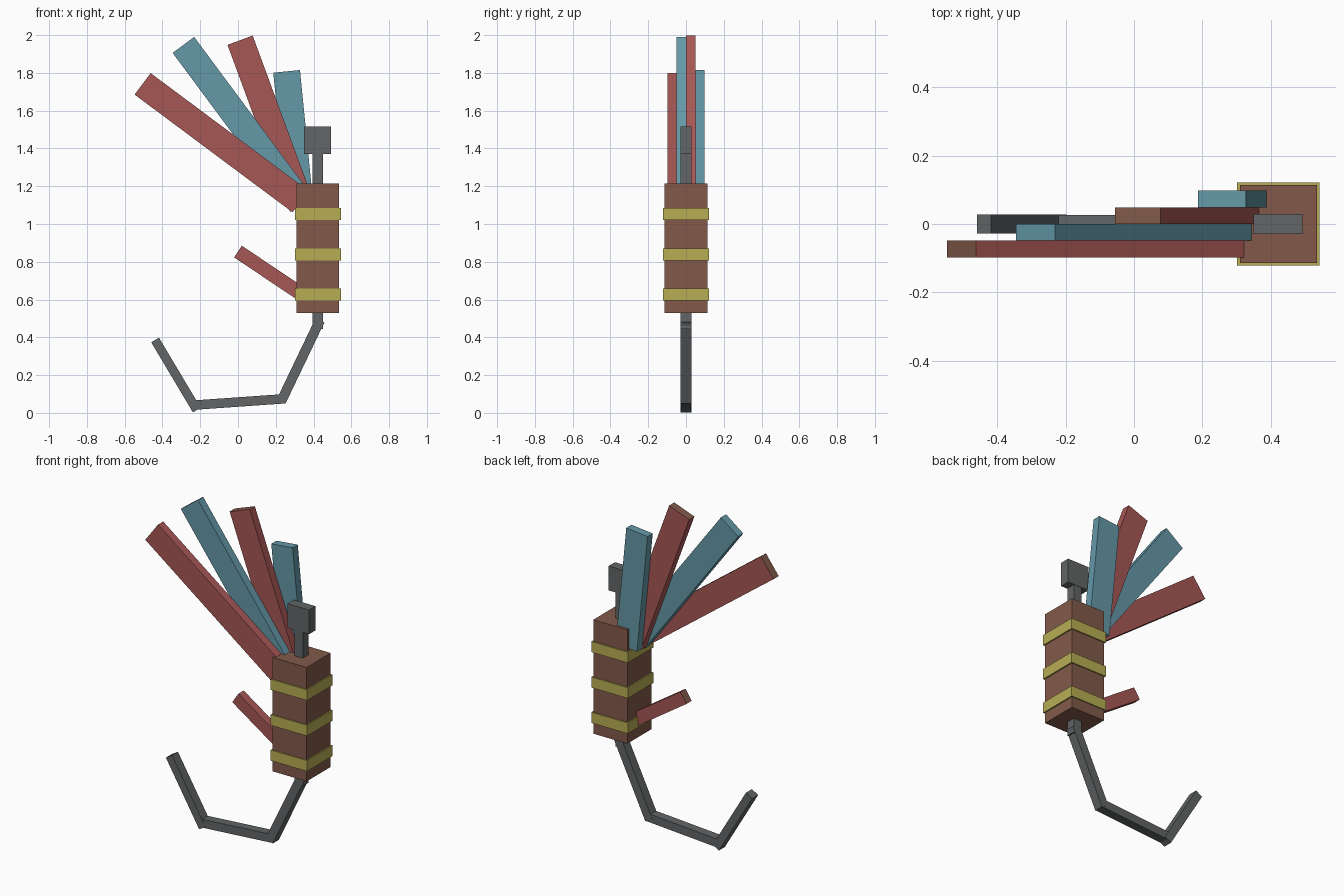
import bpy, bmesh, math
from mathutils import Vector, Matrix

cube = bpy.data.objects.get("Cube")
if cube:
    bpy.data.objects.remove(cube, do_unlink=True)


def material(name, rgb):
    """Flat material from sRGB 0-255 values, stored as linear."""
    lin = [((c / 255 + 0.055) / 1.055) ** 2.4 for c in rgb] + [1.0]
    m = bpy.data.materials.new(name)
    m.use_nodes = True
    m.diffuse_color = lin
    m.node_tree.nodes["Principled BSDF"].inputs["Base Color"].default_value = lin
    return m


RED = material("feather_red", (166, 87, 85))
BLUE = material("feather_blue", (100, 152, 167))
BROWN = material("body_brown", (130, 90, 74))
YELLOW = material("band_yellow", (184, 174, 84))
GREY = material("hook_grey", (98, 101, 102))


def box(name, lo, hi, mat, matrix=None, tip_mat=None):
    """Box from corner to corner; tip_mat colours its two local x ends."""
    lo, hi = Vector(lo), Vector(hi)
    bm = bmesh.new()
    bmesh.ops.create_cube(bm, size=1)
    for v in bm.verts:
        v.co = Vector([(lo[i] + hi[i]) / 2 + v.co[i] * (hi[i] - lo[i]) for i in range(3)])
    bm.normal_update()
    if tip_mat:
        for f in bm.faces:
            f.material_index = 1 if abs(f.normal.x) > 0.9 else 0
    if matrix:
        bm.transform(matrix)
    me = bpy.data.meshes.new(name)
    bm.to_mesh(me)
    bm.free()
    me.materials.append(mat)
    if tip_mat:
        me.materials.append(tip_mat)
    ob = bpy.data.objects.new(name, me)
    bpy.context.collection.objects.link(ob)
    return ob


def bar(name, start, end, width, y0, y1, mat, tip_mat=None):
    """Box running between two (x, z) points, spanning y0 to y1."""
    dx, dz = end[0] - start[0], end[1] - start[1]
    place = Matrix.Translation((start[0], 0, start[1])) @ Matrix.Rotation(-math.atan2(dz, dx), 4, 'Y')
    return box(name, (0, y0, -width / 2), (math.hypot(dx, dz), y1, width / 2), mat, place, tip_mat)


# Wrapped body with three bands
box("body", (0.31, -0.114, 0.53), (0.536, 0.114, 1.214), BROWN)
for i, z in enumerate((0.627, 0.839, 1.052)):
    box(f"band_{i + 1}", (0.302, -0.121, z - 0.032), (0.544, 0.121, z + 0.032), YELLOW)

# Shank through the body and the block at its top
box("shank", (0.395, -0.028, 0.445), (0.45, 0.028, 1.38), GREY)
box("eye_block", (0.35, -0.03, 1.37), (0.493, 0.03, 1.516), GREY)

# Bent hook
bar("hook_upper", (0.434, 0.49), (0.228, 0.06), 0.052, -0.028, 0.028, GREY)
bar("hook_bottom", (-0.25, 0.04), (0.25, 0.075), 0.05, -0.027, 0.027, GREY)
bar("hook_point", (-0.218, 0.015), (-0.439, 0.386), 0.048, -0.028, 0.028, GREY)

# Fan of tail feathers, layered front to back
fan = [((-0.505, 1.742), (0.331, 1.119), -0.098, RED, BROWN),
       ((-0.289, 1.948), (0.335, 1.107), -0.049, BLUE, None),
       ((0.011, 1.973), (0.330, 1.107), 0.0, RED, BROWN),
       ((0.2575, 1.808), (0.328, 1.097), 0.049, BLUE, None)]
for i, (tip, root, y, mat, end_mat) in enumerate(fan):
    bar(f"feather_{i + 1}", root, tip, 0.142, y, y + 0.049, mat, end_mat)

# Short lower feather
bar("lower_feather", (0.34, 0.626), (0.0, 0.854), 0.074, -0.025, 0.025, RED, BROWN)
